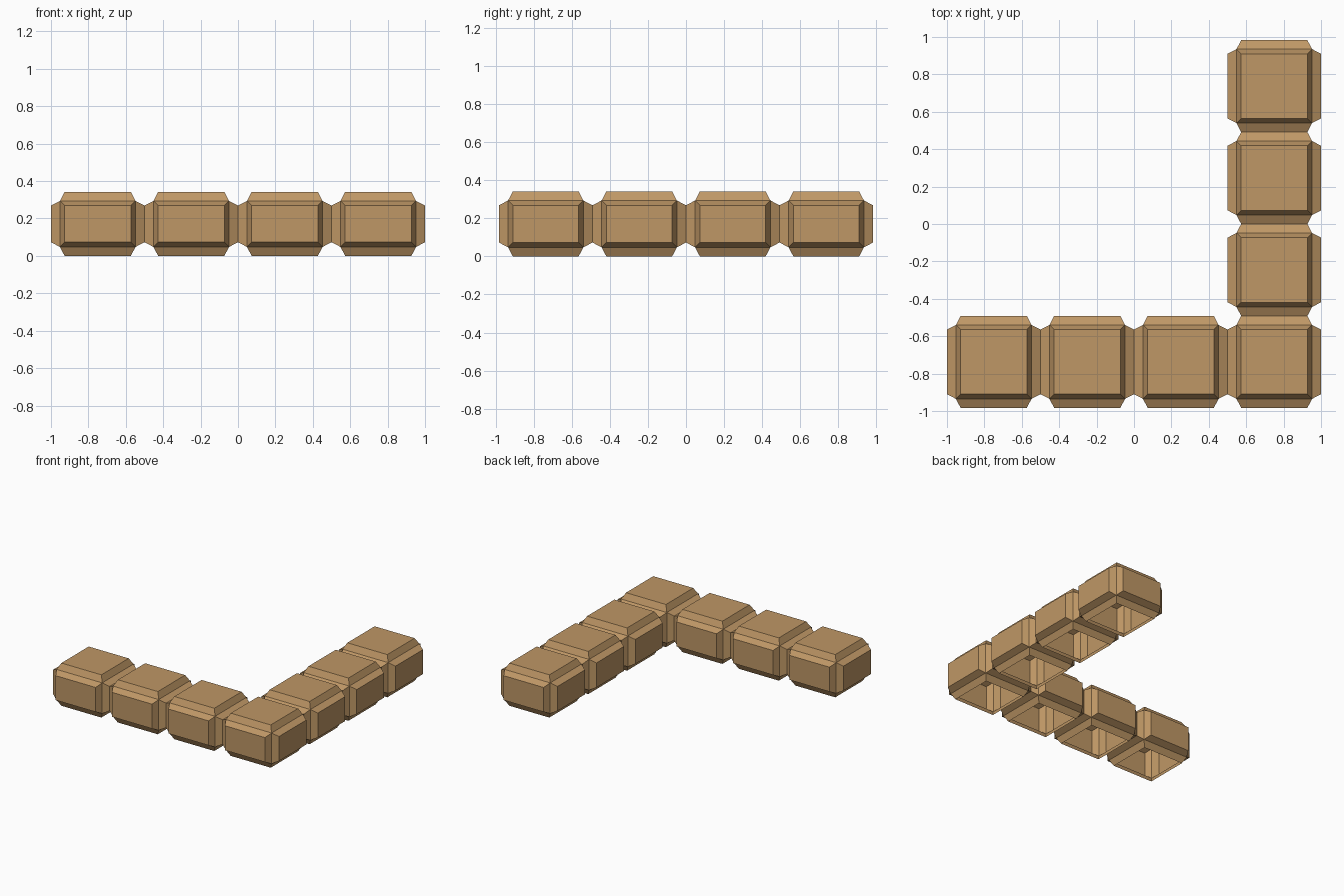
import bpy, bmesh
from mathutils import Vector

if "Cube" in bpy.data.objects:
    bpy.data.objects.remove(bpy.data.objects["Cube"])

PITCH_X, PITCH_Y, HEIGHT = 0.5, 0.4915, 0.342
RAISE, INSET = 0.048, 0.025      # panel height and tapered rim on every side

wood = bpy.data.materials.new("tan wood")
wood.diffuse_color = (0.52, 0.31, 0.132, 1)
wood.use_nodes = True
wood.node_tree.nodes["Principled BSDF"].inputs["Base Color"].default_value = wood.diffuse_color

# One block: a core box whose six sides are raised into tapered panels
bm = bmesh.new()
bmesh.ops.create_cube(bm, size=1)
core = Vector((PITCH_X, PITCH_Y, HEIGHT)) - Vector((2 * RAISE,) * 3)
bmesh.ops.scale(bm, vec=core, verts=bm.verts)
bm.normal_update()
bmesh.ops.inset_individual(bm, faces=bm.faces[:], thickness=INSET,
                           depth=RAISE, use_even_offset=True)
bm.normal_update()

# Open underside: the blocks are hollow shells
bottom = [f for f in bm.faces if f.normal.z < -0.99]
bmesh.ops.delete(bm, geom=bottom, context='FACES_ONLY')
mesh = bpy.data.meshes.new("block")
bm.to_mesh(mesh)
bm.free()
mesh.materials.append(wood)

# L-shaped layout: a row of four along the front, three more up the right
cells = [(i, 0) for i in range(4)] + [(3, j) for j in range(1, 4)]
for i, j in cells:
    block = bpy.data.objects.new("front_block" if j == 0 else "side_block", mesh)
    block.location = ((i - 1.5) * PITCH_X, (j - 1.5) * PITCH_Y, HEIGHT / 2)
    bpy.context.collection.objects.link(block)
